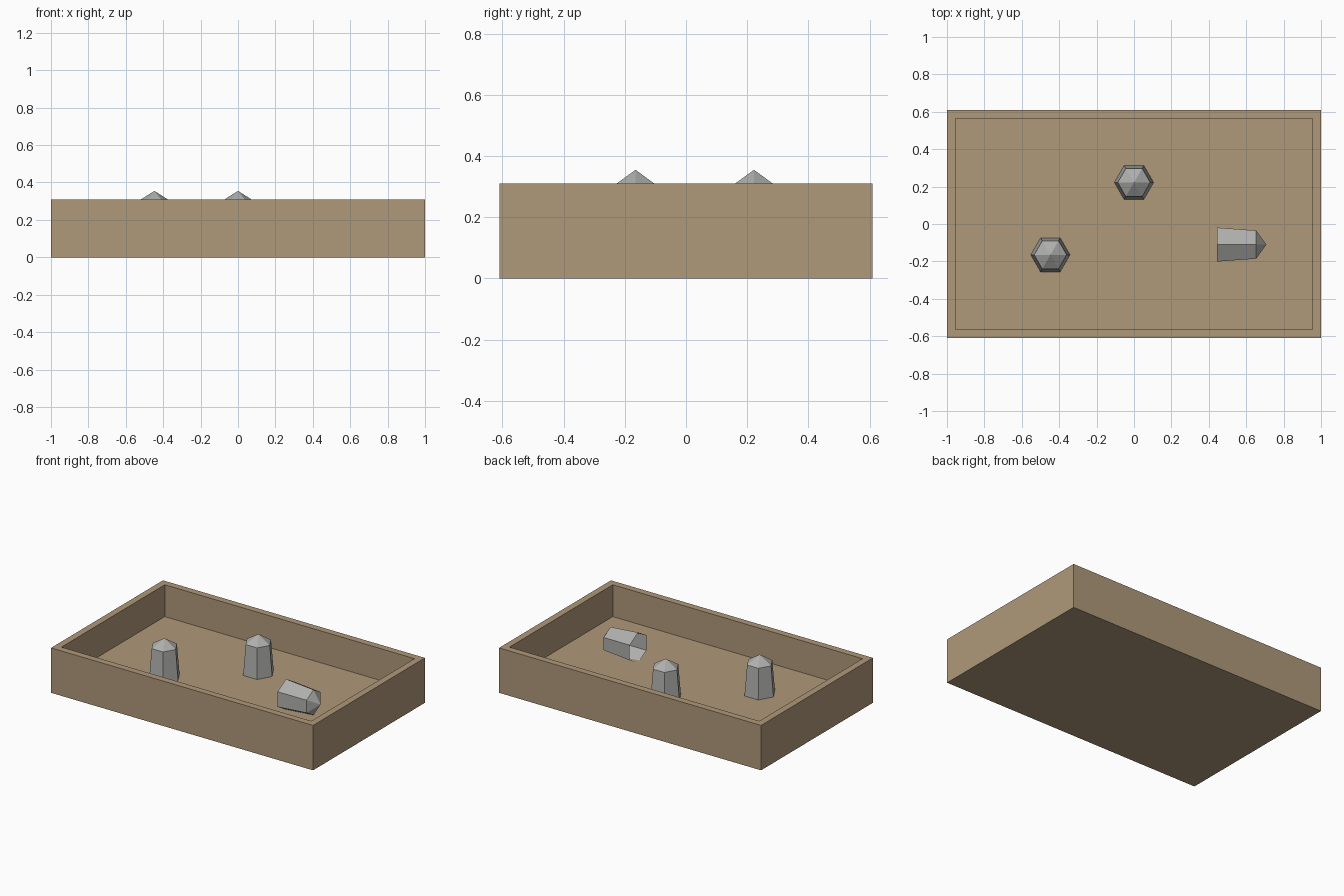
import bpy, bmesh, math
from mathutils import Matrix

cube = bpy.data.objects.get("Cube")
if cube:
    bpy.data.objects.remove(cube, do_unlink=True)


def make_material(name, rgb):
    mat = bpy.data.materials.new(name)
    mat.use_nodes = True
    colour = (*rgb, 1)
    mat.diffuse_color = colour
    mat.node_tree.nodes["Principled BSDF"].inputs["Base Color"].default_value = colour
    return mat


def add_object(name, bm, mat):
    mesh = bpy.data.meshes.new(name)
    bm.to_mesh(mesh)
    bm.free()
    mesh.materials.append(mat)
    obj = bpy.data.objects.new(name, mesh)
    bpy.context.collection.objects.link(obj)
    return obj


tan = make_material("tan_wood", (0.43, 0.315, 0.195))
grey = make_material("grey_stone", (0.43, 0.43, 0.42))

HEIGHT, FLOOR, WALL = 0.31, 0.09, 0.066

# Tray: a block whose top face is inset and sunk to the floor level
bm = bmesh.new()
bmesh.ops.create_cube(bm, size=1, matrix=Matrix.Translation((0, 0, HEIGHT / 2))
                      @ Matrix.Diagonal((2, 1.22, HEIGHT, 1)))
top = max(bm.faces, key=lambda f: f.calc_center_median().z)
bmesh.ops.inset_region(bm, faces=[top], thickness=WALL)
sunk = bmesh.ops.extrude_discrete_faces(bm, faces=[top])["faces"][0]
bmesh.ops.translate(bm, verts=sunk.verts, vec=(0, 0, FLOOR - HEIGHT))
add_object("tray", bm, tan)


# Pegs: tapered six-sided shells, open at the base, with a pointed cap
def add_peg(name, location, tilt=0):
    bm = bmesh.new()
    body, cap = 0.21, 0.055
    for r1, r2, depth, z in ((0.105, 0.087, body, 0), (0.087, 0, cap, body)):
        bmesh.ops.create_cone(bm, cap_ends=False, segments=6, radius1=r1, radius2=r2,
                              depth=depth, matrix=Matrix.Translation((0, 0, z + depth / 2))
                              @ Matrix.Rotation(math.pi / 2, 4, "Z"))
    bmesh.ops.remove_doubles(bm, verts=bm.verts, dist=0.001)
    # Keep two corners of the hexagon on the x axis
    widest = max(bm.verts, key=lambda v: v.co.xy.length).co
    turn = Matrix.Rotation(-math.atan2(widest.y, widest.x), 4, "Z")
    bmesh.ops.transform(bm, matrix=turn, verts=bm.verts)
    bmesh.ops.recalc_face_normals(bm, faces=bm.faces)
    obj = add_object(name, bm, grey)
    obj.location = location
    obj.rotation_euler.y = tilt


add_peg("left_standing_peg", (-0.447, -0.165, FLOOR))
add_peg("back_standing_peg", (0, 0.222, FLOOR))
add_peg("lying_peg", (0.443, -0.11, 0.185), math.pi / 2)
